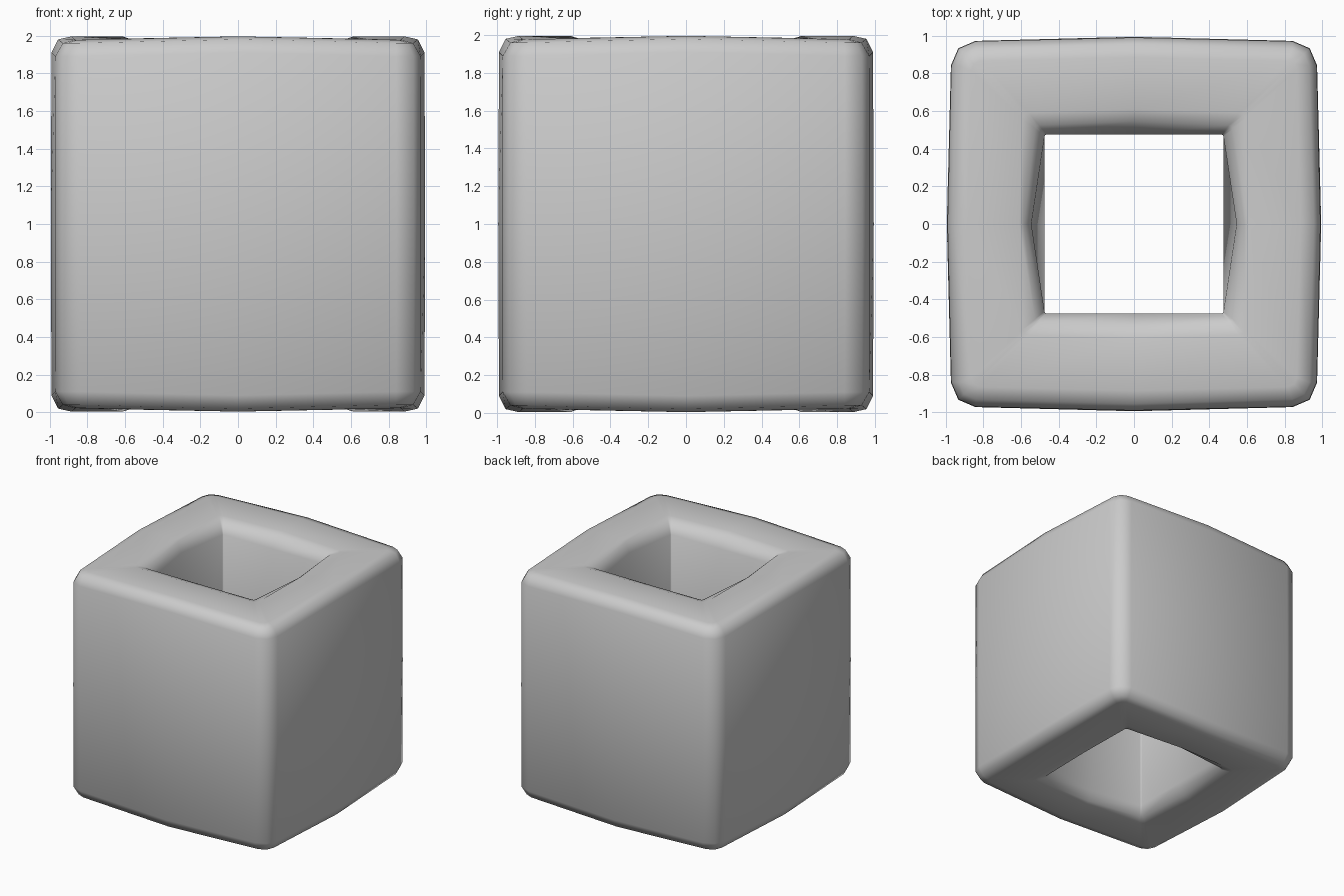
import bpy, bmesh, math

if "Cube" in bpy.data.objects:
    bpy.data.objects.remove(bpy.data.objects["Cube"])

bm = bmesh.new()


def ring(w, c, bx, by, z, dz=0.0):
    """Rounded square loop: half width w, corner cut c, side bulges bx / by, mid-side lift dz."""
    k = 0.3 * c
    pts = []
    for q in range(4):
        b = bx if q % 2 == 0 else by
        side = [(w + b, 0, dz), (w, w - c, 0), (w - k, w - k, 0), (w - c, w, 0)]
        ca, sa = round(math.cos(q * math.pi / 2)), round(math.sin(q * math.pi / 2))
        for x, y, h in side:
            pts.append(bm.verts.new((x * ca - y * sa, x * sa + y * ca, z + h)))
    return pts


# Closed section: outer wall, top face, hole, bottom face
rings = [
    ring(0.865, 0.05, 0.02, 0.02, 0.022, -0.018),
    ring(0.93, 0.09, 0.025, 0.025, 0.04, -0.02),
    ring(0.97, 0.13, 0.02, 0.02, 0.11, -0.02),
    ring(0.972, 0.13, 0.022, 0.022, 1.00),
    ring(0.97, 0.13, 0.02, 0.02, 1.89, 0.02),
    ring(0.93, 0.09, 0.025, 0.025, 1.96, 0.02),
    ring(0.865, 0.05, 0.02, 0.02, 1.978, 0.018),
    ring(0.59, 0.03, 0.02, 0.02, 1.985, 0.01),
    ring(0.525, 0.02, 0.06, 0.02, 1.965, 0.01),
    ring(0.475, 0.01, 0.07, 0.0, 1.89),
    ring(0.475, 0.01, 0.0, 0.07, 0.11),
    ring(0.525, 0.02, 0.02, 0.06, 0.035, -0.01),
    ring(0.59, 0.03, 0.02, 0.02, 0.015, -0.01),
]
for i, a in enumerate(rings):
    b = rings[(i + 1) % len(rings)]
    n = len(a)
    for j in range(n):
        bm.faces.new((a[j], a[(j + 1) % n], b[(j + 1) % n], b[j]))
bmesh.ops.recalc_face_normals(bm, faces=bm.faces)

# Hollow block
mesh = bpy.data.meshes.new("hollow_block")
bm.to_mesh(mesh)
bm.free()
block = bpy.data.objects.new("hollow_block", mesh)
bpy.context.collection.objects.link(block)
bpy.context.view_layer.objects.active = block
block.select_set(True)
bpy.ops.object.shade_smooth_by_angle(angle=math.radians(60))
